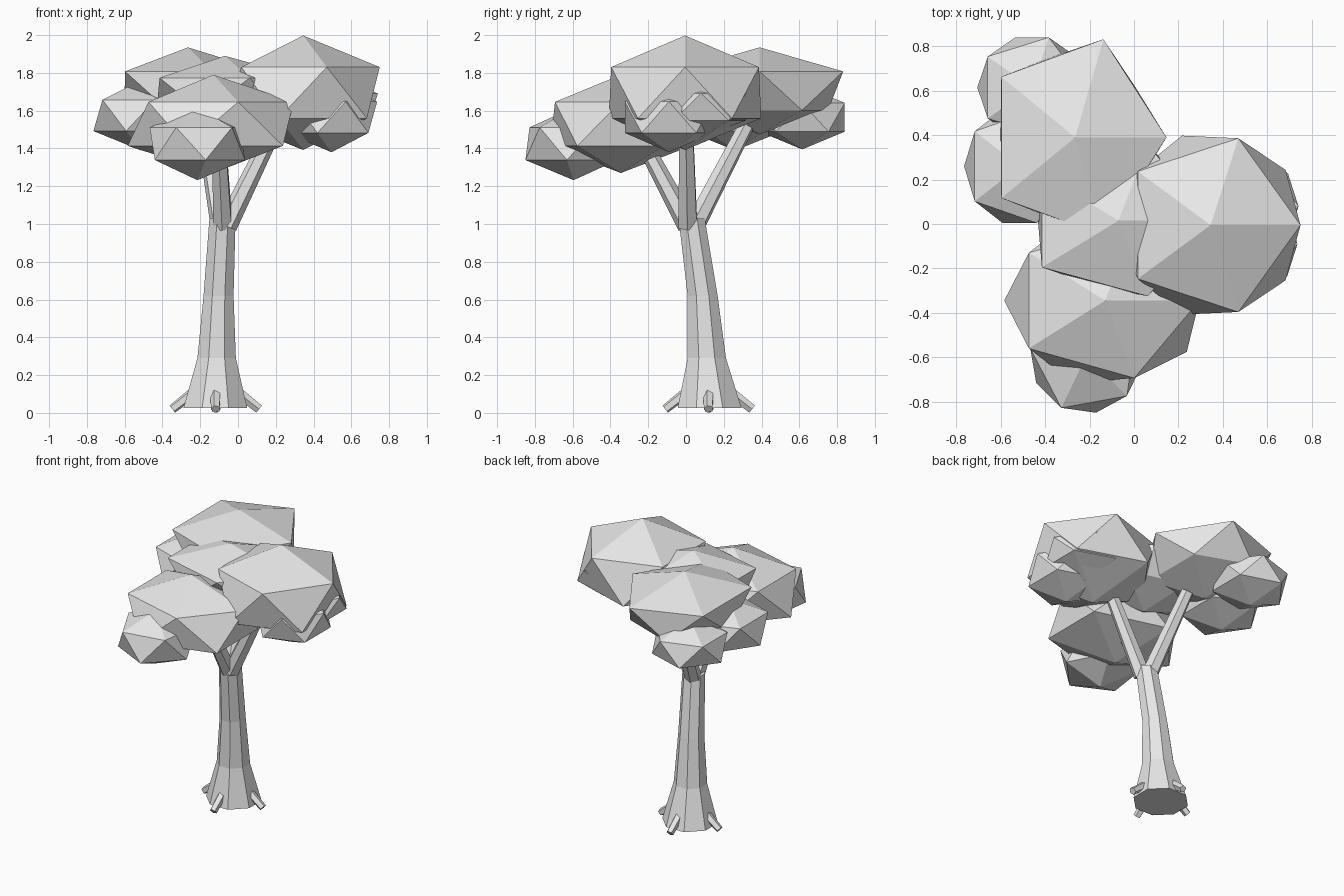
import bpy
import bmesh
from math import cos, sin, pi, radians
from mathutils import Vector, Matrix

cube = bpy.data.objects.get("Cube")
if cube:
    bpy.data.objects.remove(cube, do_unlink=True)

# One plain clay colour for the whole tree
clay = bpy.data.materials.new("light_grey")
clay.use_nodes = True
clay.diffuse_color = (0.8, 0.8, 0.8, 1)
clay.node_tree.nodes["Principled BSDF"].inputs["Base Color"].default_value = (0.8, 0.8, 0.8, 1)


def finish(name, bm):
    bmesh.ops.recalc_face_normals(bm, faces=bm.faces)
    mesh = bpy.data.meshes.new(name)
    bm.to_mesh(mesh)
    bm.free()
    mesh.materials.append(clay)
    obj = bpy.data.objects.new(name, mesh)
    bpy.context.collection.objects.link(obj)
    return obj


def leaf_clump(name, centre, size, turn=0, under=1.0):
    """Squashed low-poly ball of leaves; under widens or narrows its lower half."""
    bm = bmesh.new()
    bmesh.ops.create_icosphere(bm, subdivisions=1, radius=1)
    for v in bm.verts:
        if v.co.z < 0:
            v.co.x *= under
            v.co.y *= under
    bm.transform(Matrix.Translation(centre) @ Matrix.Rotation(radians(turn), 4, 'Z')
                 @ Matrix.Diagonal((*size, 1)))
    return finish(name, bm)


def limb(name, rings, sides, level=False):
    """Tapered tube through (centre, radius) rings; level keeps rings horizontal."""
    bm = bmesh.new()
    axis = Vector(rings[-1][0]) - Vector(rings[0][0])
    spin = Matrix.Identity(3) if level else axis.to_track_quat('Z', 'Y').to_matrix()
    loops = []
    for centre, radius in rings:
        angles = [2 * pi * (i + 0.5) / sides for i in range(sides)]
        loops.append([bm.verts.new(Vector(centre) + spin @ Vector((radius * cos(a), radius * sin(a), 0)))
                      for a in angles])
    for low, high in zip(loops, loops[1:]):
        for i in range(sides):
            j = (i + 1) % sides
            bm.faces.new((low[i], low[j], high[j], high[i]))
    bm.faces.new(loops[0])
    bm.faces.new(loops[-1])
    return finish(name, bm)


# Trunk: flared foot, gentle lean towards the front
limb("trunk", [((-0.12, 0.125, 0.025), 0.183),
               ((-0.113, 0.11, 0.29), 0.11),
               ((-0.103, 0.088, 0.62), 0.086),
               ((-0.082, 0.03, 1.03), 0.075)], 8, level=True)

# Branches forking from the trunk top into the crown
forks = {
    "left_branch": ((-0.06, 0.01, 0.99), (0.2, 0.0, 1.52)),
    "back_branch": ((-0.09, 0.045, 0.99), (-0.18, 0.32, 1.52)),
    "front_branch": ((-0.08, 0.01, 0.99), (-0.1, -0.22, 1.42)),
}
for name, (start, end) in forks.items():
    limb(name, [(start, 0.056), (end, 0.042)], 6)

# Root stubs around the foot
foot = Vector((-0.118, 0.12, 0))
for name, angle in (("left_root", 0), ("back_root", 90), ("right_root", 180), ("front_root", 270)):
    out = Vector((cos(radians(angle)), sin(radians(angle)), 0))
    limb(name, [(foot + out * 0.09 + Vector((0, 0, 0.13)), 0.03),
                (foot + out * 0.23 + Vector((0, 0, 0.02)), 0.025)], 5)

# Main crown clumps
leaf_clump("left_crown", (0.345, -0.005, 1.695), (0.453, 0.46, 0.303), under=1.03)
leaf_clump("middle_crown", (-0.07, 0.015, 1.68), (0.477, 0.4, 0.21), under=0.85)
leaf_clump("back_crown", (-0.265, 0.39, 1.705), (0.46, 0.52, 0.23), under=0.82)
leaf_clump("front_crown", (-0.13, -0.345, 1.53), (0.475, 0.41, 0.26), under=1.07)

# Small clumps hanging below the crown
leaf_clump("front_tuft", (-0.215, -0.595, 1.425), (0.285, 0.29, 0.193), turn=172)
leaf_clump("right_tuft", (-0.515, 0.26, 1.575), (0.28, 0.3, 0.185))
leaf_clump("back_tuft", (-0.46, 0.615, 1.565), (0.275, 0.265, 0.17))
leaf_clump("left_lower_tuft", (0.495, -0.09, 1.565), (0.27, 0.275, 0.185))
leaf_clump("left_outer_tuft", (0.495, 0.08, 1.62), (0.275, 0.28, 0.16))
